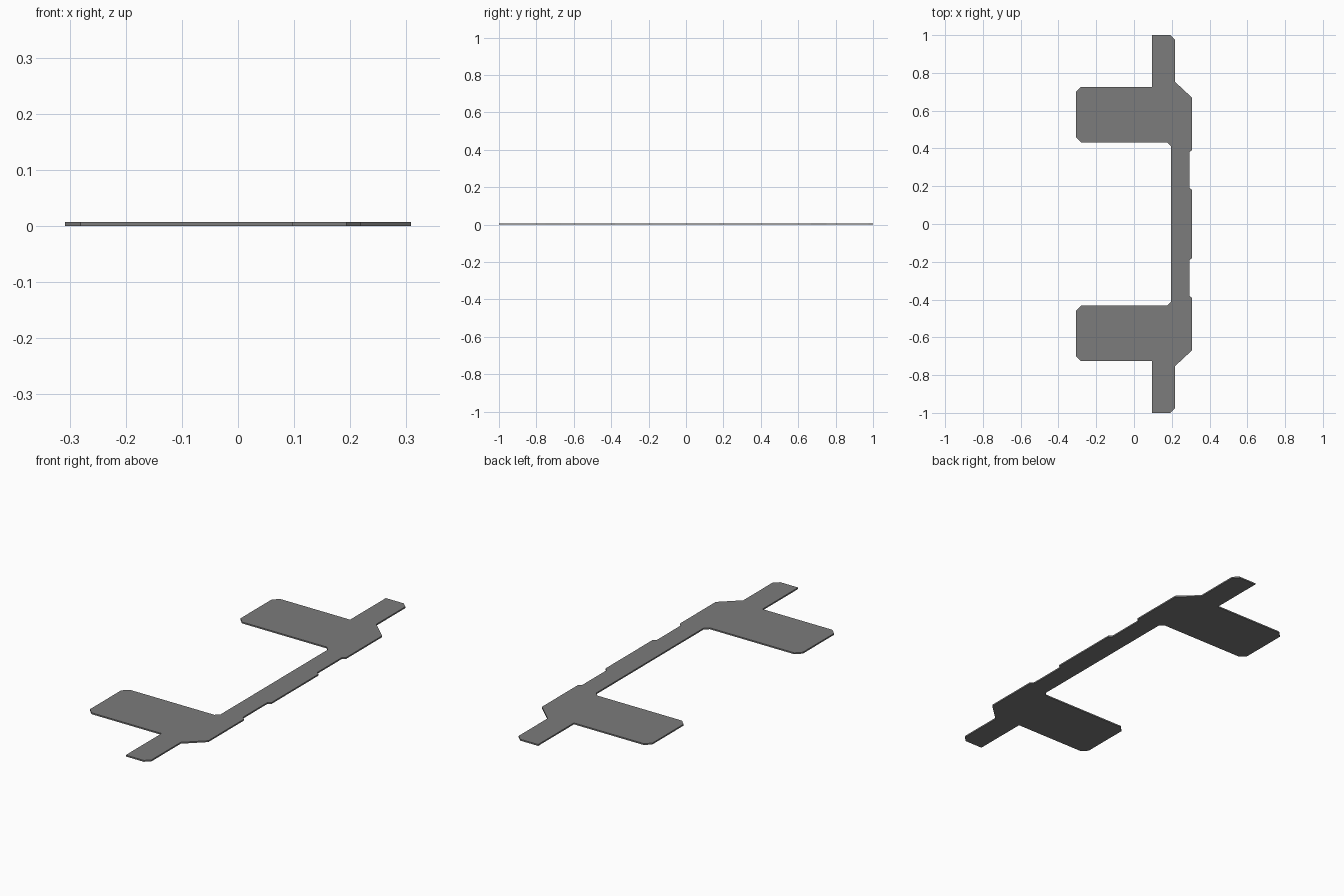
import bpy, bmesh

if "Cube" in bpy.data.objects:
    bpy.data.objects.remove(bpy.data.objects["Cube"])

THICKNESS = 0.007

# Half outline (y >= 0), from the inner edge of the bar round to its outer edge
half = [
    (0.195, 0.412), (0.175, 0.432),                                      # inner corner
    (-0.281, 0.432), (-0.308, 0.459), (-0.308, 0.698), (-0.281, 0.725),  # wide tab
    (0.096, 0.725), (0.096, 1.0), (0.193, 1.0), (0.218, 0.975),          # end tab
    (0.218, 0.752), (0.308, 0.668),                                      # sloped shoulder
    (0.308, 0.392), (0.293, 0.38), (0.293, 0.192), (0.308, 0.18),        # edge notch
]
outline = half + [(x, -y) for x, y in reversed(half)]

# Flat plate extruded from the mirrored outline
bm = bmesh.new()
face = bm.faces.new([bm.verts.new((x, y, 0)) for x, y in outline])
top = bmesh.ops.extrude_face_region(bm, geom=[face], use_keep_orig=True)["geom"]
bmesh.ops.translate(bm, vec=(0, 0, THICKNESS),
                    verts=[v for v in top if isinstance(v, bmesh.types.BMVert)])
bmesh.ops.recalc_face_normals(bm, faces=bm.faces)
bmesh.ops.triangulate(bm, faces=[f for f in bm.faces if len(f.verts) > 4])

mesh = bpy.data.meshes.new("flat_bracket")
bm.to_mesh(mesh)
bm.free()
plate = bpy.data.objects.new("flat_bracket", mesh)
bpy.context.collection.objects.link(plate)

# Plain grey
grey = bpy.data.materials.new("mid_grey")
grey.diffuse_color = (0.2, 0.2, 0.2, 1)
grey.use_nodes = True
grey.node_tree.nodes["Principled BSDF"].inputs["Base Color"].default_value = grey.diffuse_color
mesh.materials.append(grey)
